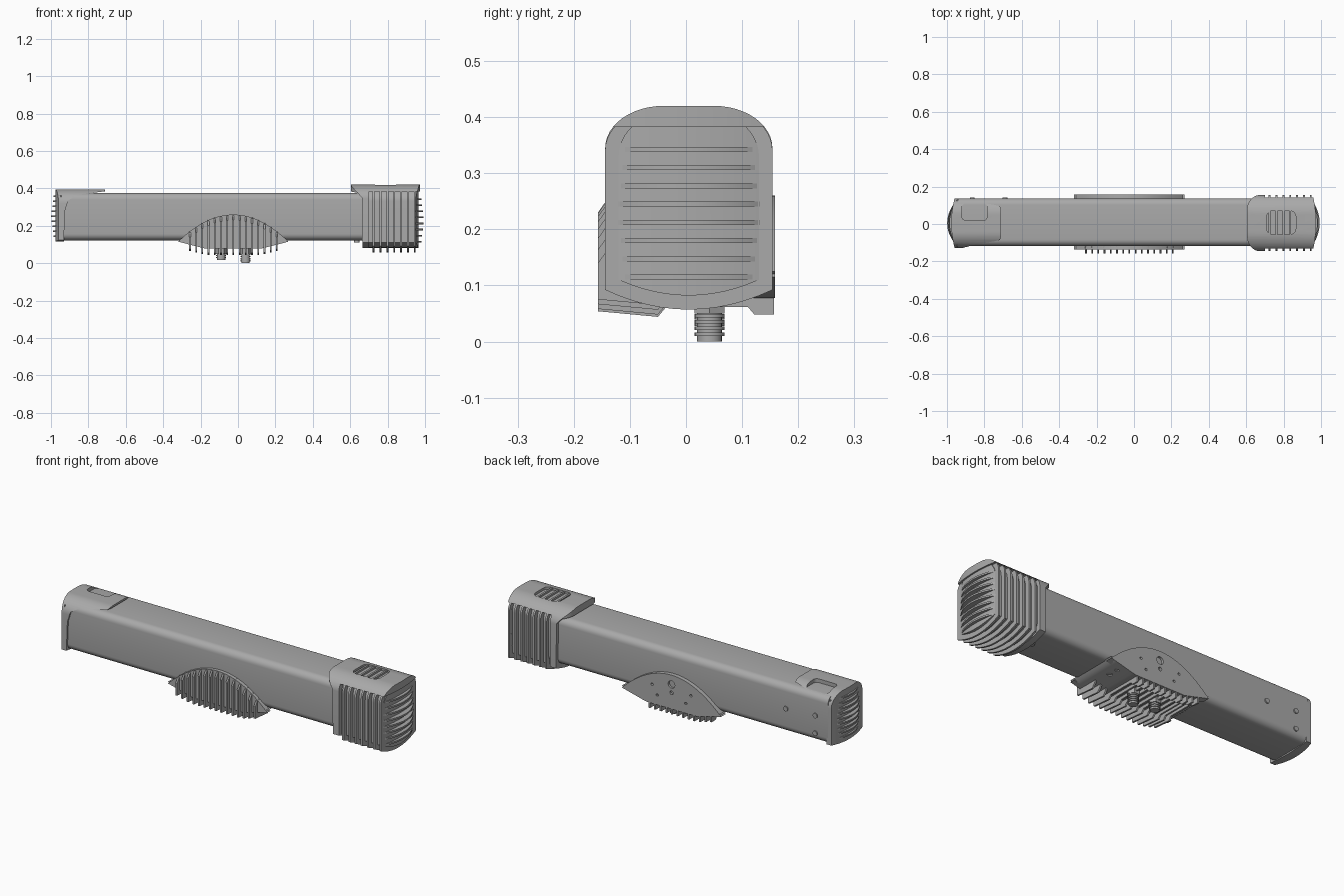
import bpy, bmesh
from math import sin, cos, pi, radians
from mathutils import Vector

if "Cube" in bpy.data.objects:
    bpy.data.objects.remove(bpy.data.objects["Cube"])

grey = bpy.data.materials.new("plain_grey")
grey.use_nodes = True
COLOUR = (0.4, 0.4, 0.4, 1)
grey.diffuse_color = COLOUR
grey.node_tree.nodes["Principled BSDF"].inputs["Base Color"].default_value = COLOUR

CY = 0.005   # centre line of the end caps in y


def prism(name, pts, axis, lo, hi):
    """Extrude a 2D outline along an axis."""
    place = {"x": lambda a, b, t: (t, a, b),
             "y": lambda a, b, t: (a, t, b),
             "z": lambda a, b, t: (a, b, t)}[axis]
    bm = bmesh.new()
    face = bm.faces.new([bm.verts.new(place(a, b, lo)) for a, b in pts])
    new = bmesh.ops.extrude_face_region(bm, geom=[face])["geom"]
    shift = Vector(place(0, 0, hi - lo))
    bmesh.ops.translate(bm, verts=[v for v in new if isinstance(v, bmesh.types.BMVert)], vec=shift)
    bmesh.ops.recalc_face_normals(bm, faces=bm.faces)
    mesh = bpy.data.meshes.new(name)
    bm.to_mesh(mesh)
    bm.free()
    mesh.materials.append(grey)
    obj = bpy.data.objects.new(name, mesh)
    bpy.context.collection.objects.link(obj)
    return smooth(obj)


def smooth(obj):
    bpy.ops.object.select_all(action="DESELECT")
    obj.select_set(True)
    bpy.context.view_layer.objects.active = obj
    bpy.ops.object.shade_smooth_by_angle(angle=radians(30))
    return obj


def boolean(obj, cutter, op):
    cutter.hide_render = True
    mod = obj.modifiers.new("cut", "BOOLEAN")
    mod.object, mod.operation, mod.solver = cutter, op, "EXACT"
    bpy.context.view_layer.objects.active = obj
    bpy.ops.object.modifier_apply(modifier=mod.name)
    bpy.data.objects.remove(cutter)
    return smooth(obj)


def disc(name, a, b, r, axis, lo, hi, n=20):
    pts = [(a + r * cos(2 * pi * i / n), b + r * sin(2 * pi * i / n)) for i in range(n)]
    return prism(name, pts, axis, lo, hi)


def round_rect(x0, x1, y0, y1, r, n=6):
    pts = []
    for k, (cx, cy) in enumerate([(x1 - r, y1 - r), (x0 + r, y1 - r), (x0 + r, y0 + r), (x1 - r, y0 + r)]):
        for i in range(n + 1):
            t = (k + i / n) * pi / 2
            pts.append((cx + r * cos(t), cy + r * sin(t)))
    return pts


def section(hw, top, bottom, sag, n=12):
    """Cap cross-section: sagging floor, straight sides, domed top."""
    pts = [(CY + hw * t, bottom + sag * t * t) for t in (-1 + 2 * i / n for i in range(n + 1))]
    dome = [(0.045 + (hw - 0.045) * cos(t), top - 0.075 + 0.075 * sin(t))
            for t in (pi / 2 * i / n for i in range(n + 1))]
    return pts + [(CY + y, z) for y, z in dome] + [(CY - y, z) for y, z in reversed(dome)]


def bulge(base, depth, hw, n=16):
    """Curved end line, running from -y to +y."""
    return [(base + depth * (1 - t * t), CY + hw * t) for t in (-1 + 2 * i / n for i in range(n + 1))]


def plan(tip, full, base, depth, hw, n=10):
    """Top outline of a hood: rounded tongue at the tip, bulged outer end."""
    corner = [(full + (tip - full) * sin(t), hw - 0.08 + 0.08 * cos(t))
              for t in (pi / 2 * i / n for i in range(n + 1))]
    return bulge(base, depth, hw) + [(x, CY + y) for x, y in corner] + \
        [(x, CY - y) for x, y in reversed(corner)]


def cap_part(name, sec, lo, hi, outline, side=None):
    """Solid common to an end section, a top outline and a side outline."""
    obj = prism(name, sec, "x", lo, hi)
    boolean(obj, prism("outline_cutter", outline, "z", -0.1, 0.6), "INTERSECT")
    if side:
        boolean(obj, prism("side_cutter", side, "y", -0.3, 0.3), "INTERSECT")
    return obj


# Main beam
prism("beam", round_rect(-0.118, 0.137, 0.122, 0.375, 0.035), "x", -0.94, 0.72)

# Large finned cap at +x
hood = cap_part("large_cap_hood", section(0.149, 0.42, 0.08, 0.03), 0.55, 1.05,
                plan(0.605, 0.69, 0.955, 0.018, 0.155),
                [(0.59, 0.45), (0.59, 0.386), (0.64, 0.376), (0.662, 0.35), (0.665, 0.05),
                 (0.70, 0.05), (0.70, 0.382), (1.02, 0.382), (1.02, 0.45)])
boolean(hood, prism("pocket_cutter", round_rect(0.71, 0.865, -0.055, 0.07, 0.03), "z", 0.407, 0.5), "DIFFERENCE")
cap_part("large_cap_core", section(0.125, 0.405, 0.082, 0.028), 0.68, 1.05,
         plan(0.60, 0.64, 0.945, 0.02, 0.155))
for i in range(7):
    x = 0.725 + i * 0.0367
    fin = prism(f"large_cap_side_fin_{i}", section(0.149, 0.417, 0.057, 0.035), "x", x - 0.005, x + 0.005)
for i in range(8):
    z = 0.115 + i * 0.0325
    prism(f"large_cap_end_fin_{i}", bulge(0.94, 0.055 - 0.004 * abs(i - 3.5), 0.141), "z", z - 0.0045, z + 0.0045)

# Small cap at -x
small = cap_part("small_cap_hood", section(0.132, 0.395, 0.115, 0.008), -1.05, -0.6,
                 plan(-0.71, -0.80, -0.957, -0.02, 0.14),
                 [(-1.05, 0.1), (-0.932, 0.1), (-0.925, 0.28), (-0.908, 0.335), (-0.86, 0.365),
                  (-0.70, 0.386), (-0.70, 0.45), (-1.05, 0.45)])
boolean(small, prism("pocket_cutter", round_rect(-0.92, -0.785, 0.02, 0.11, 0.02), "z", 0.372, 0.5), "DIFFERENCE")
for i in range(9):
    z = 0.145 + i * 0.0265
    prism(f"small_cap_end_fin_{i}", bulge(-0.945, -0.054 + 0.003 * abs(i - 4), 0.127), "z", z - 0.004, z + 0.004)

# Screws on the back of the beam
for i, (x, z) in enumerate([(-0.69, 0.25), (-0.865, 0.26), (-0.865, 0.165)]):
    disc(f"beam_screw_{i}", x, z, 0.013, "y", 0.12, 0.143)
disc("beam_foot", 0.635, 0.02, 0.014, "z", 0.11, 0.13)

# Central cradle
BX, BW = -0.025, 0.295


def arch_top(x):
    return 0.115 + 0.145 * max(0, 1 - ((x - BX) / BW) ** 2)


def cradle_floor(x):
    return 0.078 + 0.037 * max(0, (abs(x - BX) - 0.15) / (BW - 0.15))


steps = [BX + BW * (-1 + i / 16) for i in range(33)]
floor_line = [(x, cradle_floor(x)) for x in steps[1:-1]]
arch = floor_line + [(x, arch_top(x)) for x in reversed(steps)]
prism("cradle_front_plate", arch, "y", -0.137, -0.11)
back_plate = prism("cradle_back_plate", arch, "y", 0.12, 0.159)
for x, z, r in [(-0.025, 0.21, 0.02), (-0.025, 0.165, 0.01), (0.09, 0.18, 0.007), (-0.14, 0.18, 0.007),
                (0.06, 0.13, 0.007), (-0.11, 0.13, 0.007)]:
    boolean(back_plate, disc("hole_cutter", x, z, r, "y", 0.147, 0.2), "DIFFERENCE")
base = prism("cradle_base", floor_line + [(BX + BW, 0.125), (BX - BW, 0.125)], "y", -0.137, 0.159)
for y in (0.06, 0.115):
    boolean(base, disc("hole_cutter", 0.2, y, 0.013, "z", 0.0, 0.1), "DIFFERENCE")

# Cradle fins: one profile per station, stepped up in the middle for the sockets
for i in range(15):
    x = BX - 0.232 + i * 0.0332
    top, low = arch_top(x), cradle_floor(x) - 0.03
    front = [(-0.12, top), (-0.14, top - 0.006), (-0.157, top - 0.03), (-0.157, low + 0.006),
             (-0.05, low - 0.004), (-0.035, low + 0.014)]
    rear = [(0.11, low + 0.014), (0.122, low), (0.157, low), (0.157, 0.11), (-0.12, 0.11)]
    if x > 0.14:
        rear = [(-0.02, 0.11), (-0.12, 0.11)]
    prism(f"cradle_fin_{i}", front + rear, "x", x - 0.0045, x + 0.0045)

# Cable sockets under the cradle
for name, x, tip in [("left", 0.04, 0.0), ("right", -0.09, 0.018)]:
    disc(f"{name}_socket_collar", x, 0.042, 0.031, "z", 0.05, 0.085, 6)
    disc(f"{name}_socket_core", x, 0.042, 0.022, "z", tip, 0.06)
    for k in range(4):
        z = tip + 0.01 + k * 0.011
        disc(f"{name}_socket_ring_{k}", x, 0.042, 0.027, "z", z, z + 0.006)
